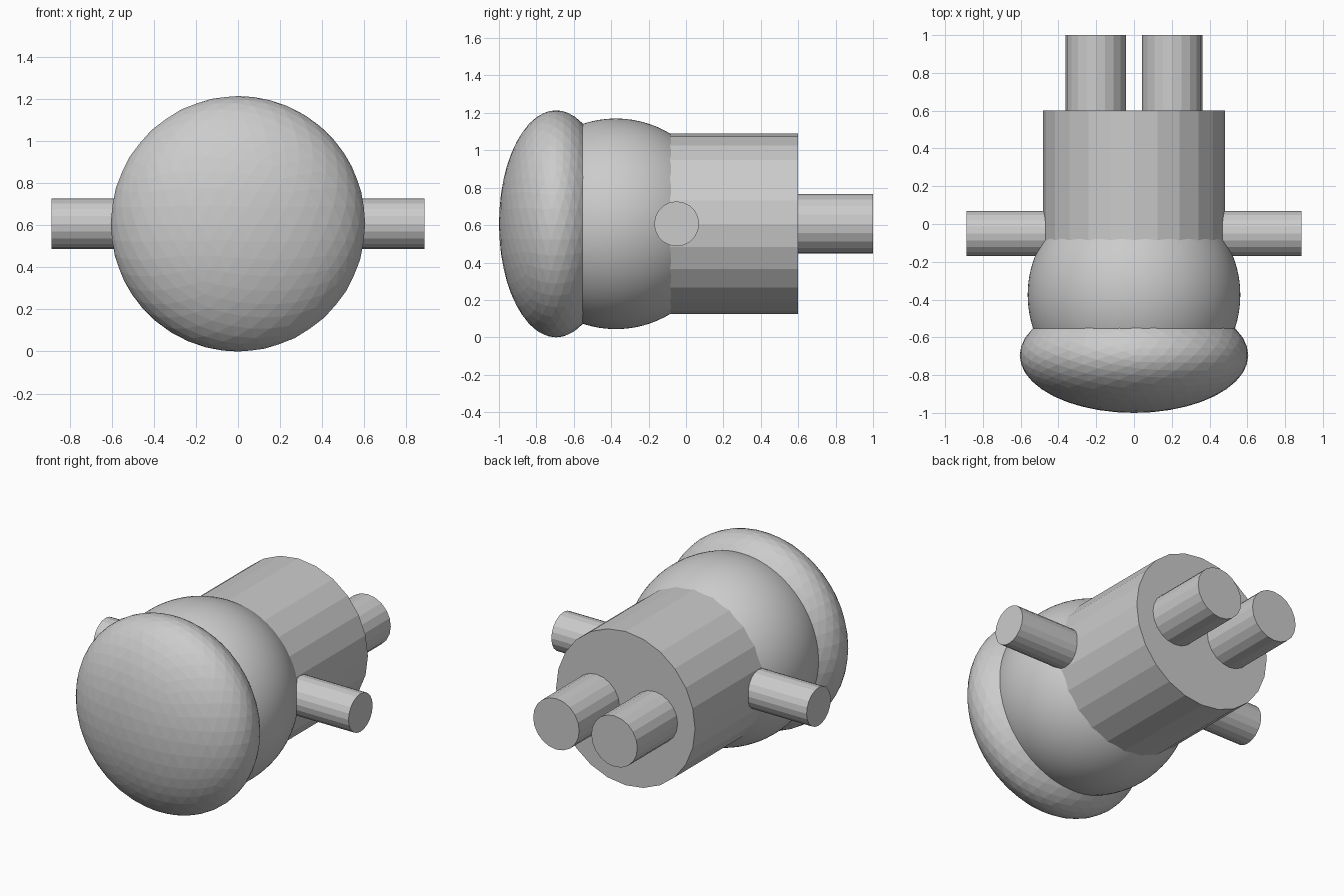
import bpy
from math import pi

if "Cube" in bpy.data.objects:
    bpy.data.objects.remove(bpy.data.objects["Cube"])

CZ = 0.607  # shared axis height


def ball(name, y, scale, detail):
    bpy.ops.mesh.primitive_ico_sphere_add(subdivisions=detail, radius=1, location=(0, y, CZ))
    ob = bpy.context.object
    ob.name = name
    ob.scale = scale
    bpy.ops.object.transform_apply(location=False, rotation=False, scale=True)
    return ob


def rod(name, axis, start, end, radius, offset, sides):
    """Cylinder lying along x or y; offset is its position on the other axis."""
    mid = (start + end) / 2
    loc = (mid, offset, CZ) if axis == "x" else (offset, mid, CZ)
    rot = (0, pi / 2, 0) if axis == "x" else (pi / 2, 0, 0)
    bpy.ops.mesh.primitive_cylinder_add(vertices=sides, radius=radius, depth=abs(end - start),
                                        location=loc, rotation=rot)
    bpy.context.object.name = name


# Flattened cap at the front
ball("cap", -0.695, (0.605, 0.305, 0.607), 4)

# Round head, finely faceted and smooth
ball("head", -0.375, (0.563, 0.563, 0.563), 5)
bpy.ops.object.shade_smooth()

# Barrel body
rod("body", "y", -0.25, 0.60, 0.483, 0, 24)

# Mirrored arms and legs
for side, s in (("left", -1), ("right", 1)):
    rod(side + "_arm", "x", s * 0.38, s * 0.887, 0.12, -0.05, 20)
    rod(side + "_leg", "y", 0.50, 1.0, 0.16, s * 0.202, 20)
